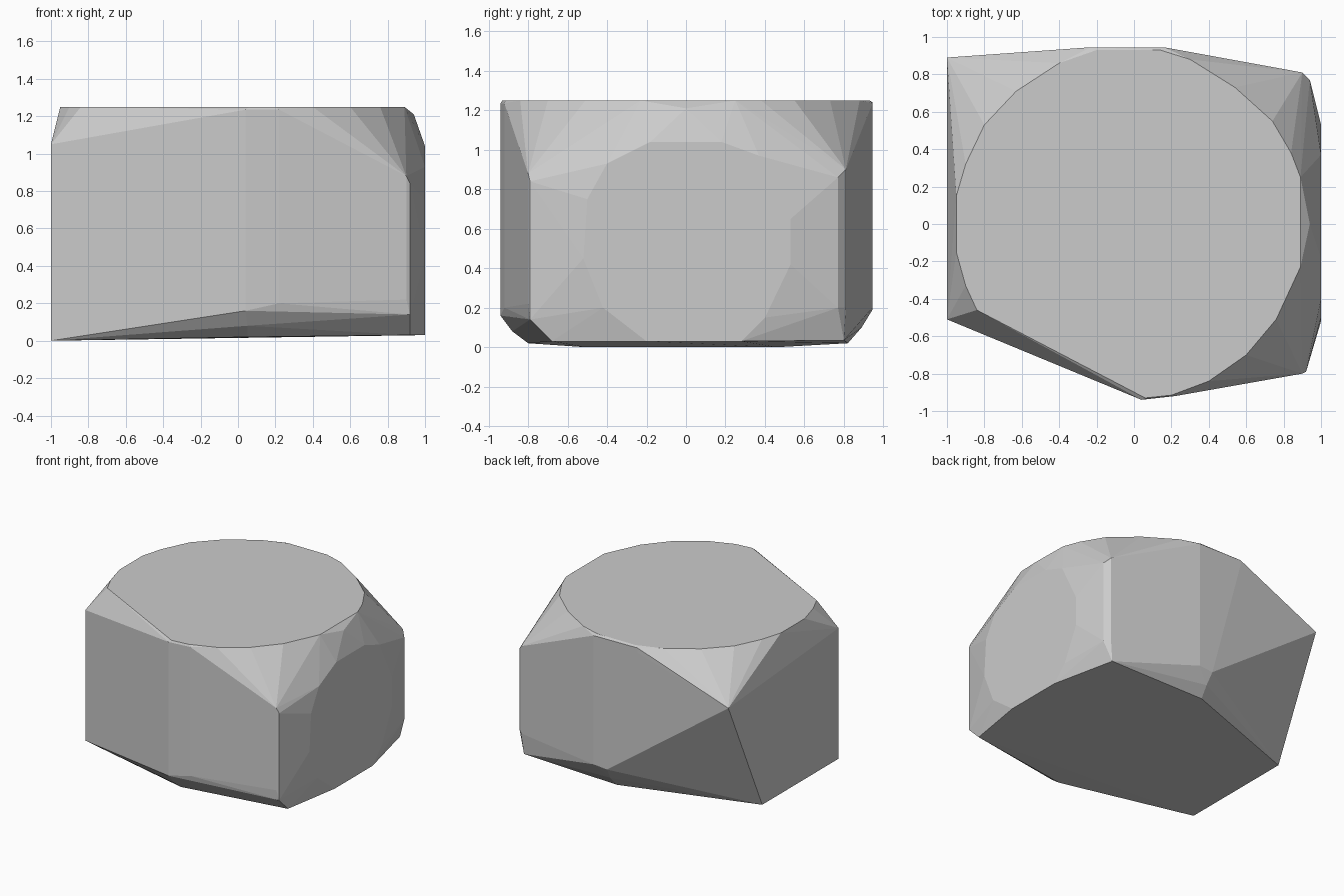
import bpy, bmesh

if "Cube" in bpy.data.objects:
    bpy.data.objects.remove(bpy.data.objects["Cube"])


def ring(pairs, z):
    return [(x, y, z) for x, y in pairs]


def right_face(pairs):
    return [(1.0, y, z) for y, z in pairs]


# rounded flat top, cut straight on the front-left side
points = ring([(-.95, .15), (-.9, .32), (-.8, .53), (-.63, .71), (-.4, .86), (-.2, .93),
               (.14, .93), (.3, .88), (.54, .73), (.74, .55), (.84, .38), (.89, .25),
               (.89, -.23), (.76, -.51), (.6, -.7), (.4, -.84), (.2, -.915), (.06, -.93),
               (-.84, -.46), (-.9, -.33), (-.95, -.15)], 1.25)

# flat left face and tilted underside
points += [(-1, -.51, 0), (-1, -.51, 1.05), (-1, .46, 0), (-1, .89, .94),
           (.05, -.8, .02), (.92, -.68, .03), (.88, .8, .035), (.04, .82, .02)]

# rounded eight-sided right face
points += right_face([(-.2, .03), (.28, .03), (.4, .15), (.53, .42), (.53, .65), (.37, .97),
                      (.18, 1.04), (-.18, 1.04), (-.4, .93), (-.5, .75), (-.52, .45), (-.42, .2)])
points.append((.94, 0, 1.21))

# front and back walls: upright edges with bevelled feet
for x, y, low, high in [(.04, -.94, .16, 1.235), (.22, -.92, .2, 1.235),
                        (.04, .945, .19, 1.23), (.16, .945, .2, 1.235), (-.23, .945, 1.2, 1.24),
                        (.92, -.79, .14, .84), (.9, -.8, .22, .88),
                        (.94, .77, .2, .86), (.9, .81, .2, .9)]:
    points += [(x, y, low), (x, y, high)]
points += [(.05, -.88, .08), (.05, .89, .1)]

# wrap the guide points in a faceted block
bm = bmesh.new()
for p in points:
    bm.verts.new(p)
result = bmesh.ops.convex_hull(bm, input=bm.verts)
loose = {v for v in result["geom_interior"] + result["geom_unused"]
         if isinstance(v, bmesh.types.BMVert)}
bmesh.ops.delete(bm, geom=list(loose), context='VERTS')
bmesh.ops.dissolve_limit(bm, angle_limit=.01, verts=bm.verts, edges=bm.edges)
bmesh.ops.recalc_face_normals(bm, faces=bm.faces)
mesh = bpy.data.meshes.new("faceted_block")
bm.to_mesh(mesh)
bm.free()
block = bpy.data.objects.new("faceted_block", mesh)
bpy.context.collection.objects.link(block)
